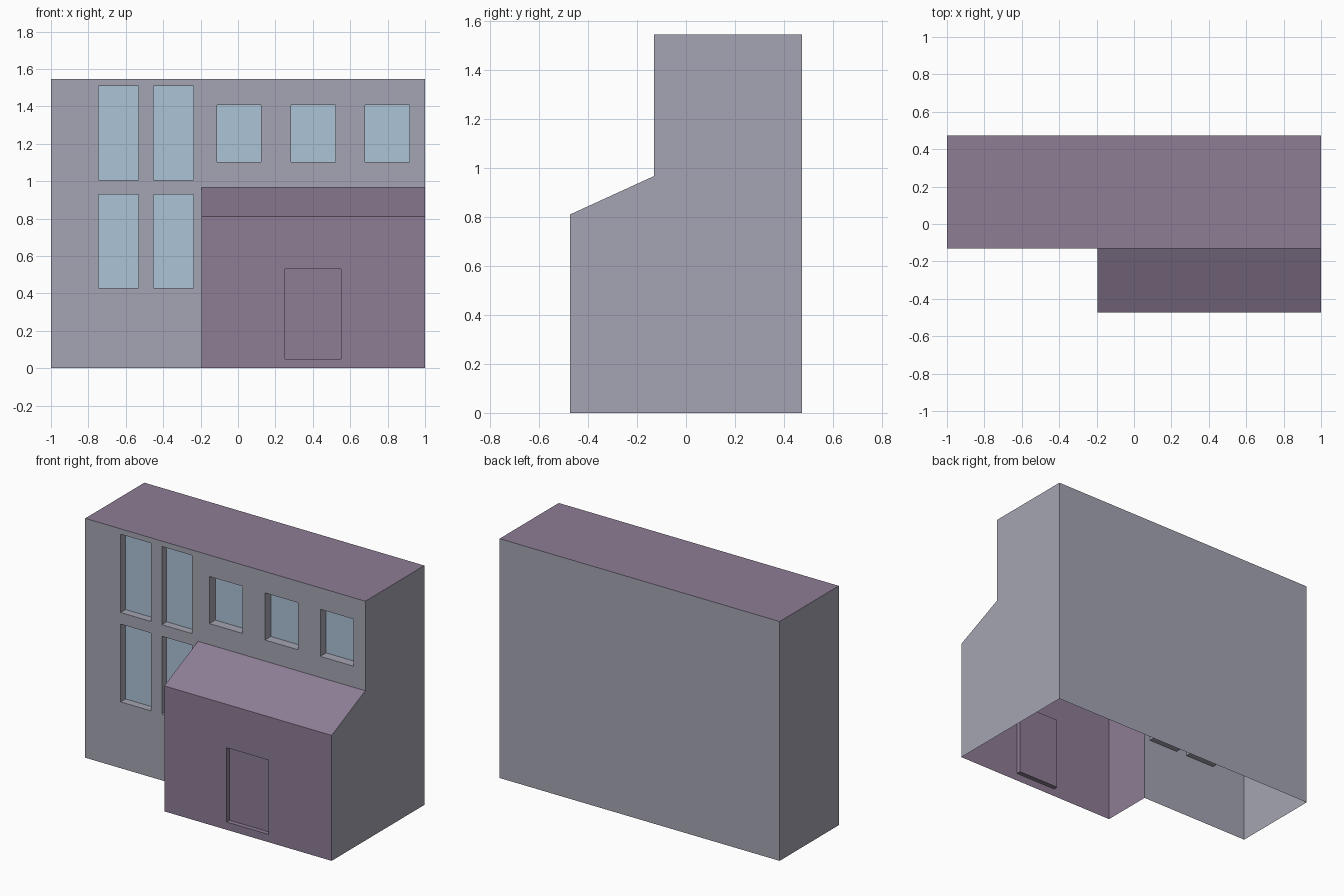
import bpy, bmesh

if "Cube" in bpy.data.objects:
    bpy.data.objects.remove(bpy.data.objects["Cube"])


def material(name, rgb):
    def lin(c):
        c /= 255
        return c / 12.92 if c <= 0.04045 else ((c + 0.055) / 1.055) ** 2.4
    m = bpy.data.materials.new(name)
    m.diffuse_color = (*[lin(c) for c in rgb], 1)
    m.use_nodes = True
    m.node_tree.nodes["Principled BSDF"].inputs["Base Color"].default_value = m.diffuse_color
    return m


GREY = material("grey wall", (165, 165, 179))
PURPLE = material("dusty purple", (142, 125, 149))
GLASS = material("pale blue glass", (172, 196, 214))

# Main dimensions
L, R, FRONT, BACK, TOP = -1.0, 1.0, -0.13, 0.473, 1.545
AX, AY, EAVE, RIDGE = -0.195, -0.473, 0.81, 0.967


def build(name, polys, mat):
    """Make an object from a list of polygons."""
    bm = bmesh.new()
    for p in polys:
        bm.faces.new([bm.verts.new(c) for c in p])
    bmesh.ops.remove_doubles(bm, verts=bm.verts, dist=1e-5)
    me = bpy.data.meshes.new(name)
    bm.to_mesh(me)
    bm.free()
    me.materials.append(mat)
    ob = bpy.data.objects.new(name, me)
    bpy.context.collection.objects.link(ob)
    return ob


def panel(x0, x1, z0, z1, y):
    return [(x0, y, z0), (x1, y, z0), (x1, y, z1), (x0, y, z1)]


def front_wall(x0, x1, z0, z1, y, holes, skip=None):
    """Front-facing wall split on the hole edges, with reveals going inward."""
    boxes = holes + ([skip] if skip else [])
    xs = sorted({x0, x1, *[v for h in boxes for v in h[:2]]})
    zs = sorted({z0, z1, *[v for h in boxes for v in h[2:4]]})
    polys = []
    for a, b in zip(xs, xs[1:]):
        for c, d in zip(zs, zs[1:]):
            mx, mz = (a + b) / 2, (c + d) / 2
            if not any(h[0] < mx < h[1] and h[2] < mz < h[3] for h in boxes):
                polys.append(panel(a, b, c, d, y))
    for h in holes:
        outer, inner = panel(*h[:4], y), panel(*h[:4], y + h[4])
        for i in range(4):
            j = (i + 1) % 4
            polys.append([outer[i], outer[j], inner[j], inner[i]])
    return polys


# Openings: x0, x1, z0, z1, depth
windows = [(a, b, c, d, 0.05) for a, b in ((-0.747, -0.532), (-0.453, -0.237))
           for c, d in ((0.428, 0.93), (1.005, 1.51))]
windows += [(x, x + 0.237, 1.103, 1.407, 0.06) for x in (-0.113, 0.283, 0.679)]
door = (0.25, 0.55, 0.05, 0.53, 0.03)

# Street wall of the main block, open where the annex joins
build("front_wall", front_wall(L, R, 0, TOP, FRONT, windows,
                               (AX, R, 0, RIDGE)), GREY)
build("window_glass", [panel(*w[:4], FRONT + w[4]) for w in windows], GLASS)

# Side and back walls; the right one also closes the annex
build("side_back_walls", [
    [(L, FRONT, 0), (L, FRONT, TOP), (L, BACK, TOP), (L, BACK, 0)],
    [(R, BACK, 0), (L, BACK, 0), (L, BACK, TOP), (R, BACK, TOP)],
    [(R, AY, 0), (R, BACK, 0), (R, BACK, TOP), (R, FRONT, TOP),
     (R, FRONT, RIDGE), (R, AY, EAVE)],
], GREY)

# Flat main roof
build("main_roof", [[(L, FRONT, TOP), (R, FRONT, TOP),
                     (R, BACK, TOP), (L, BACK, TOP)]], PURPLE)

# Annex walls, lean-to roof and door
build("annex_walls", front_wall(AX, R, 0, EAVE, AY, [door]) + [
    [(AX, AY, 0), (AX, AY, EAVE), (AX, FRONT, RIDGE), (AX, FRONT, 0)]], PURPLE)
build("annex_roof", [[(AX, AY, EAVE), (R, AY, EAVE),
                      (R, FRONT, RIDGE), (AX, FRONT, RIDGE)]], PURPLE)
build("door", [panel(*door[:4], AY + door[4])], PURPLE)
